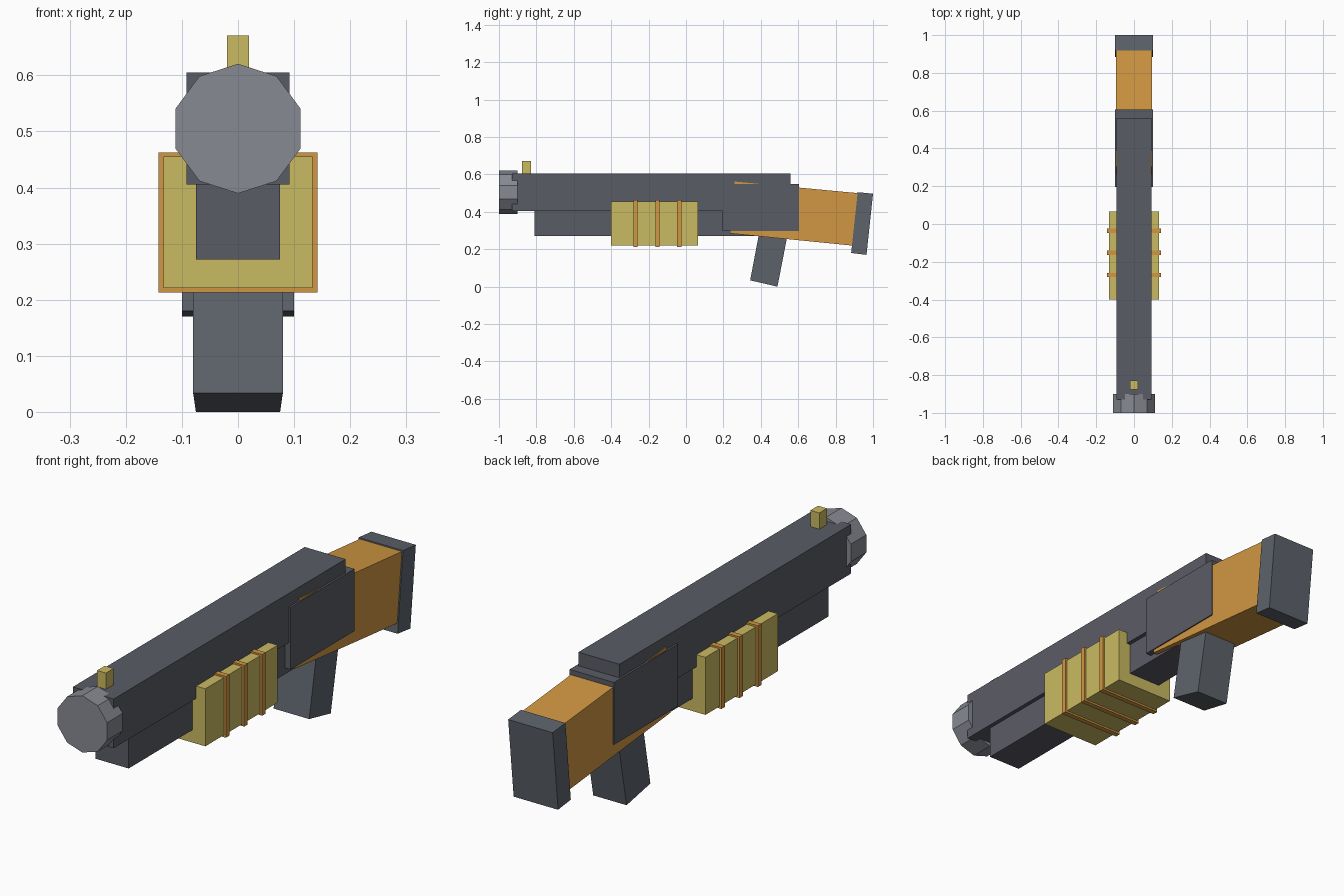
import bpy, bmesh, math

if "Cube" in bpy.data.objects:
    bpy.data.objects.remove(bpy.data.objects["Cube"])


def material(name, r, g, b):
    m = bpy.data.materials.new(name)
    m.diffuse_color = (r, g, b, 1)
    m.use_nodes = True
    m.node_tree.nodes["Principled BSDF"].inputs["Base Color"].default_value = m.diffuse_color
    return m


GUNMETAL = material("gunmetal", .102, .107, .133)
RUBBER = material("dark rubber", .109, .125, .147)
STEEL = material("light steel", .242, .254, .287)
WOOD = material("orange wood", .64, .31, .055)
GOLD = material("pale gold", .59, .49, .12)


def finish(bm, name, mat):
    bmesh.ops.recalc_face_normals(bm, faces=bm.faces[:])
    me = bpy.data.meshes.new(name)
    bm.to_mesh(me)
    bm.free()
    me.materials.append(mat)
    ob = bpy.data.objects.new(name, me)
    bpy.context.collection.objects.link(ob)
    return ob


def slab(name, mat, profile, half_widths):
    """Side profile of (y, z) points spanned symmetrically across x."""
    bm = bmesh.new()
    sides = [[bm.verts.new((s * w, y, z)) for (y, z), w in zip(profile, half_widths)]
             for s in (-1, 1)]
    n = len(profile)
    for side in sides:
        bm.faces.new(side)
    for i in range(n):
        j = (i + 1) % n
        bm.faces.new((sides[0][i], sides[0][j], sides[1][j], sides[1][i]))
    return finish(bm, name, mat)


def box(name, mat, hw, y0, y1, z0, z1):
    return slab(name, mat, [(y0, z0), (y1, z0), (y1, z1), (y0, z1)], [hw] * 4)


# barrel, magazine tube and receiver
box("barrel", GUNMETAL, .092, -.93, .56, .405, .605)
box("magazine_tube", GUNMETAL, .075, -.81, .40, .272, .42)
box("receiver", GUNMETAL, .10, .195, .605, .297, .55)

# ten-sided muzzle with a vertex at the top
muzzle = [(.117 * math.cos(math.radians(90 + 36 * i)),
           .505 + .1155 * math.sin(math.radians(90 + 36 * i))) for i in range(10)]
bm = bmesh.new()
rings = [[bm.verts.new((x, y, z)) for x, z in muzzle] for y in (-1, -.9)]
for ring in rings:
    bm.faces.new(ring)
for i in range(10):
    j = (i + 1) % 10
    bm.faces.new((rings[0][i], rings[0][j], rings[1][j], rings[1][i]))
finish(bm, "muzzle", STEEL)

# front sight
box("front_sight", GOLD, .02, -.877, -.828, .59, .671)

# sliding fore grip with raised bands
box("fore_grip", GOLD, .133, -.40, .065, .221, .455)
for i, y in enumerate((-.27, -.152, -.036)):
    box(f"fore_grip_band_{i + 1}", WOOD, .142, y - .011, y + .011, .213, .462)

# angled stock, butt pad and tapered pistol grip
slab("stock", WOOD, [(.234, .285), (.90, .2185), (.93, .499), (.26, .562)], [.095] * 4)
slab("butt_pad", RUBBER, [(.883, .18), (.965, .17), (1, .497), (.918, .505)], [.10] * 4)
slab("pistol_grip", RUBBER, [(.343, .034), (.489, 0), (.555, .34), (.405, .36)],
     [.08, .075, .075, .08])
